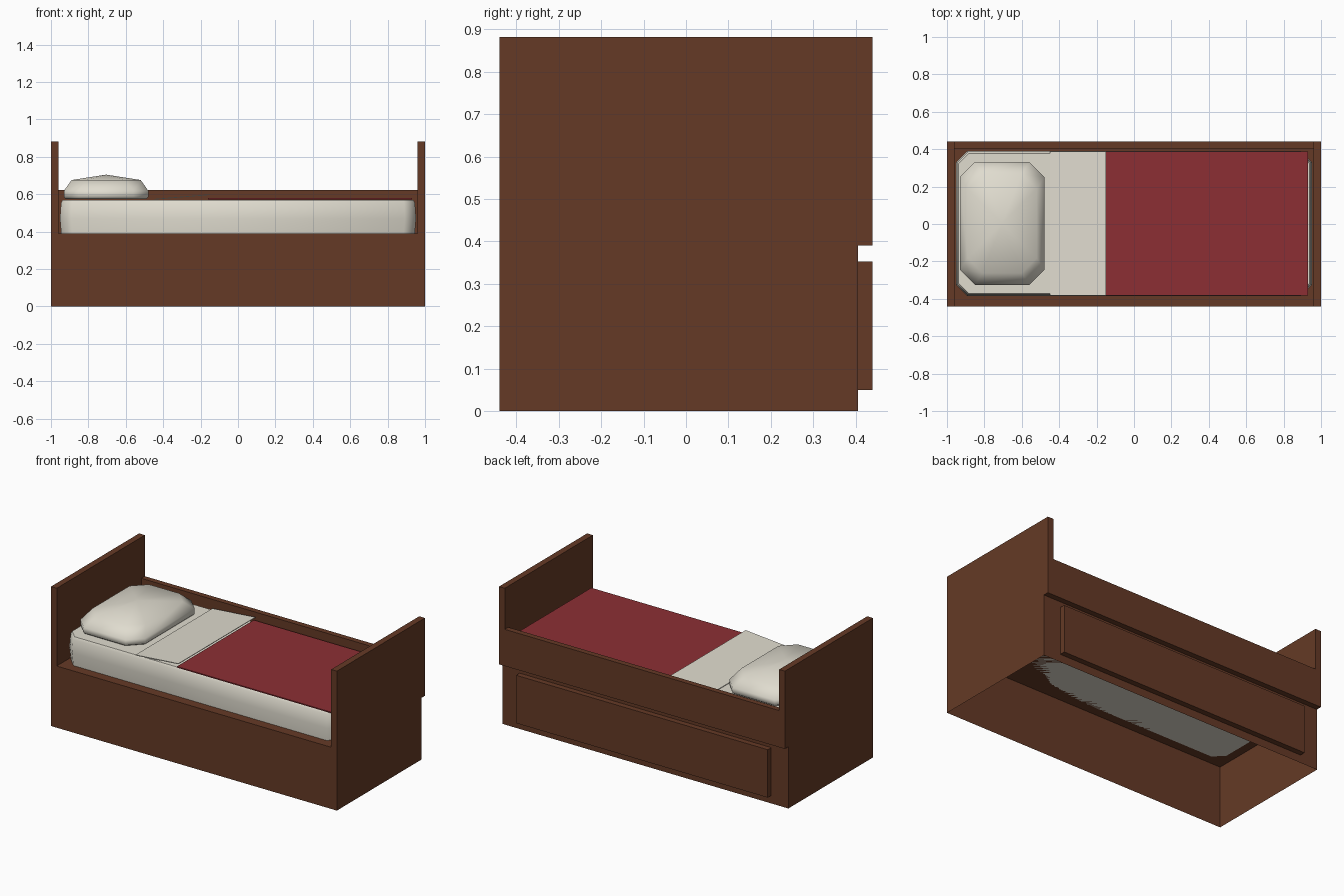
import bpy, bmesh, math

if "Cube" in bpy.data.objects:
    bpy.data.objects.remove(bpy.data.objects["Cube"])


def material(name, rgb):
    m = bpy.data.materials.new(name)
    m.diffuse_color = (*rgb, 1)
    m.use_nodes = True
    m.node_tree.nodes["Principled BSDF"].inputs["Base Color"].default_value = m.diffuse_color
    return m


WOOD = material("brown wood", (0.130, 0.042, 0.019))
LINEN = material("off white linen", (0.745, 0.716, 0.624))
RED = material("dark red cloth", (0.262, 0.028, 0.034))


def finish(name, bm, mat):
    bmesh.ops.recalc_face_normals(bm, faces=bm.faces)
    me = bpy.data.meshes.new(name)
    bm.to_mesh(me)
    bm.free()
    me.materials.append(mat)
    ob = bpy.data.objects.new(name, me)
    bpy.context.collection.objects.link(ob)
    return ob


def box(name, x, y, z, mat, open_bottom=False):
    bm = bmesh.new()
    v = [bm.verts.new((a, b, c)) for c in z for a, b in
         ((x[0], y[0]), (x[1], y[0]), (x[1], y[1]), (x[0], y[1]))]
    for i in range(4):
        j = (i + 1) % 4
        bm.faces.new((v[i], v[j], v[j + 4], v[i + 4]))
    bm.faces.new(v[4:])
    if not open_bottom:
        bm.faces.new(v[3::-1])
    return finish(name, bm, mat)


def cushion(name, cx, cy, rings, mat, apex=None):
    """Stack of chamfered rectangles: (half x, half y, chamfer, z)."""
    bm = bmesh.new()
    loops = []
    for hx, hy, c, z in rings:
        pts = [(hx, -hy + c), (hx, hy - c), (hx - c, hy), (-hx + c, hy),
               (-hx, hy - c), (-hx, -hy + c), (-hx + c, -hy), (hx - c, -hy)]
        loops.append([bm.verts.new((cx + a, cy + b, z)) for a, b in pts])
    for lo, hi in zip(loops, loops[1:]):
        for i in range(8):
            j = (i + 1) % 8
            bm.faces.new((lo[i], lo[j], hi[j], hi[i]))
    bm.faces.new(loops[0][::-1])
    if apex is None:
        bm.faces.new(loops[-1])
    else:
        tip = bm.verts.new((cx, cy, apex))
        for i in range(8):
            bm.faces.new((loops[-1][i], loops[-1][(i + 1) % 8], tip))
    ob = finish(name, bm, mat)
    bpy.ops.object.select_all(action='DESELECT')
    ob.select_set(True)
    bpy.context.view_layer.objects.active = ob
    bpy.ops.object.shade_smooth_by_angle(angle=math.radians(50))
    return ob


def plate(name, x0, z0, x1, z1, mat, t=0.004):
    """Thin cloth plate sloping from (x0, z0) to (x1, z1)."""
    bm = bmesh.new()
    prof = [(x0, z0), (x1, z1), (x1, z1 + t), (x0, z0 + t)]
    a = [bm.verts.new((x, -0.382, z)) for x, z in prof]
    b = [bm.verts.new((x, 0.387, z)) for x, z in prof]
    for i in range(4):
        j = (i + 1) % 4
        bm.faces.new((a[i], a[j], b[j], b[i]))
    bm.faces.new(a[::-1])
    bm.faces.new(b)
    return finish(name, bm, mat)


# Hollow plinth, open underneath
box("plinth", (-1, 1), (-0.44, 0.405), (0, 0.39), WOOD, open_bottom=True)

# Head and foot boards, overhanging the plinth at the back
box("head_board", (-1, -0.96), (-0.44, 0.44), (0.39, 0.882), WOOD)
box("foot_board", (0.96, 1), (-0.44, 0.44), (0.39, 0.882), WOOD)

# Back rail and drawer front
box("back_rail", (-0.96, 0.96), (0.405, 0.44), (0.39, 0.622), WOOD)
box("drawer_front", (-0.88, 0.88), (0.405, 0.44), (0.05, 0.353), WOOD)

# Mattress
cushion("mattress", 0, 0.003, [
    (0.945, 0.383, 0.06, 0.39), (0.952, 0.388, 0.06, 0.47),
    (0.946, 0.383, 0.058, 0.555), (0.938, 0.375, 0.055, 0.57)], LINEN)

# Pillow
cushion("pillow", -0.705, 0.003, [
    (0.215, 0.315, 0.08, 0.574), (0.226, 0.328, 0.08, 0.585),
    (0.226, 0.328, 0.08, 0.618), (0.185, 0.265, 0.08, 0.676)],
    LINEN, apex=0.705)

# Folded sheet and blanket
plate("folded_sheet", -0.45, 0.571, -0.15, 0.596, LINEN)
plate("blanket", -0.16, 0.572, 0.93, 0.572, RED, t=0.007)
